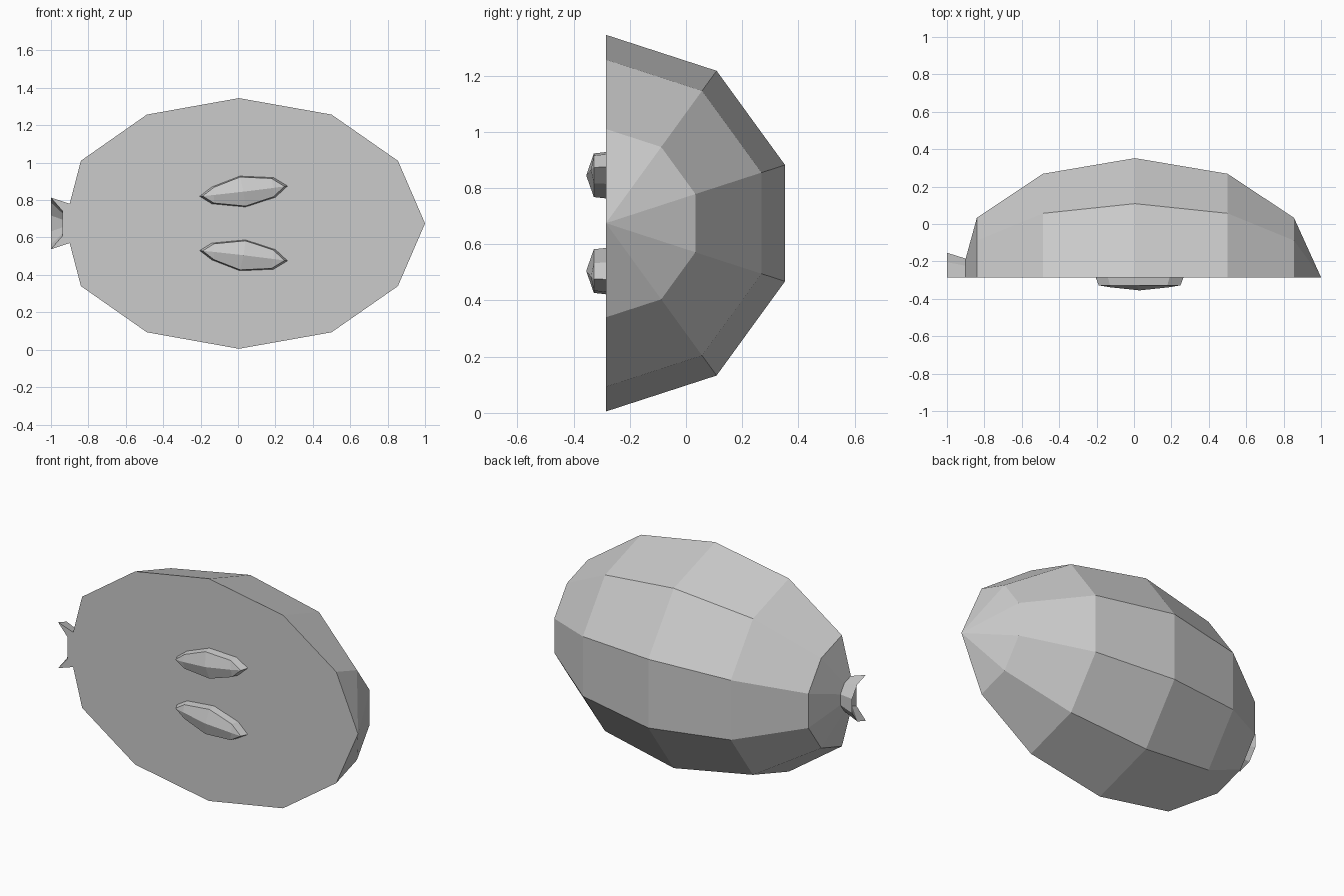
import bpy, bmesh
from math import sin, cos, pi

cube = bpy.data.objects.get("Cube")
if cube:
    bpy.data.objects.remove(cube, do_unlink=True)

MID_Z, CUT_Y, SIDES = 0.675, -0.285, 5

grey = bpy.data.materials.new("plain grey")
grey.use_nodes = True
grey.diffuse_color = (0.6, 0.6, 0.6, 1)
bsdf = grey.node_tree.nodes["Principled BSDF"]
bsdf.inputs["Base Color"].default_value = grey.diffuse_color
bsdf.inputs["Roughness"].default_value = 0.8


def finish(bm, name):
    bmesh.ops.recalc_face_normals(bm, faces=bm.faces)
    mesh = bpy.data.meshes.new(name)
    bm.to_mesh(mesh)
    bm.free()
    mesh.materials.append(grey)
    obj = bpy.data.objects.new(name, mesh)
    bpy.context.collection.objects.link(obj)


# Halved fruit: half a lathe about the x axis, ending in a hollow flared stem
def build_fruit():
    bm = bmesh.new()
    profile = [(0.855, 0.335), (0.5, 0.582), (0.005, 0.67), (-0.487, 0.582),
               (-0.84, 0.335), (-0.9, 0.105), (-1, 0.138), (-0.937, 0.065)]
    tip = bm.verts.new((1, CUT_Y, MID_Z))
    rings = []
    for x, r in profile:
        rings.append([bm.verts.new((x, CUT_Y + r * sin(pi * i / SIDES),
                                    MID_Z + r * cos(pi * i / SIDES)))
                      for i in range(SIDES + 1)])
    for i in range(SIDES):
        bm.faces.new((tip, rings[0][i], rings[0][i + 1]))
        for a, b in zip(rings, rings[1:]):
            bm.faces.new((a[i], b[i], b[i + 1], a[i + 1]))
    bm.faces.new(rings[-1])
    # Flat cut face
    bm.faces.new([tip] + [r[0] for r in rings] + [r[-1] for r in reversed(rings)])
    finish(bm, "halved_fruit")


# Seeds: faceted outline, narrow side wall and a raised ridge
def build_seed(name, side):
    bm = bmesh.new()
    cx, cz = 0.03, 0.17
    outline = [(-0.205, 0.145), (-0.14, 0.195), (0.01, 0.253), (0.19, 0.245),
               (0.265, 0.2), (0.2, 0.14), (0.04, 0.088), (-0.14, 0.105)]

    def ring(y, sx, sz):
        return [bm.verts.new((cx + (x - cx) * sx, y, MID_Z + side * (cz + (z - cz) * sz)))
                for x, z in outline]

    base = ring(CUT_Y, 1, 1)
    rim = ring(-0.328, 0.93, 0.94)
    n = len(outline)
    for i in range(n):
        j = (i + 1) % n
        bm.faces.new((base[i], base[j], rim[j], rim[i]))
    bm.faces.new(base)
    ridge = [bm.verts.new((x, y, MID_Z + side * z)) for x, y, z in
             ((-0.13, -0.338, 0.152), (cx, -0.355, cz), (0.19, -0.338, 0.19))]
    for edge in (rim[1:4], [rim[7], rim[6], rim[5]]):
        for k in range(2):
            bm.faces.new((edge[k], edge[k + 1], ridge[k + 1], ridge[k]))
    for end, a, b, top in ((0, 1, 7, 0), (4, 3, 5, 2)):
        bm.faces.new((rim[end], rim[a], ridge[top]))
        bm.faces.new((rim[end], rim[b], ridge[top]))
    finish(bm, name)


build_fruit()
build_seed("upper_seed", 1)
build_seed("lower_seed", -1)
